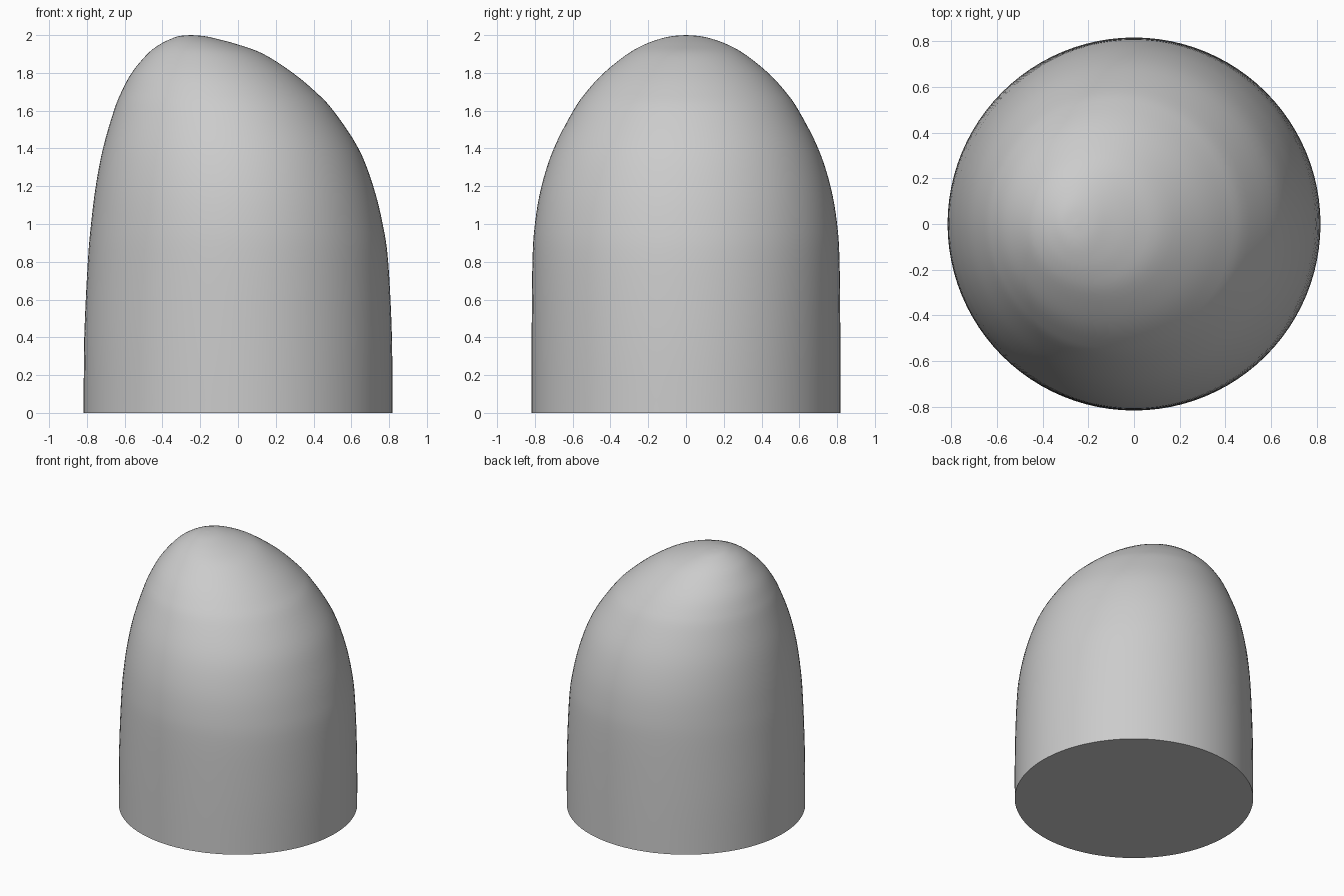
import bpy, bmesh
from math import sin, cos, pi, radians
from mathutils import Vector

cube = bpy.data.objects.get("Cube")
if cube:
    bpy.data.objects.remove(cube, do_unlink=True)

SIDES = 96
STEPS = 4

# Cross-sections: height, left edge, right edge, half depth
stations = [Vector(s) for s in (
    (0.0, -0.817, 0.817, 0.817), (0.4, -0.814, 0.815, 0.817),
    (0.8, -0.795, 0.795, 0.813), (1.0, -0.778, 0.766, 0.8),
    (1.2, -0.753, 0.716, 0.765), (1.4, -0.715, 0.638, 0.7),
    (1.6, -0.657, 0.505, 0.597), (1.7, -0.617, 0.41, 0.527),
    (1.8, -0.563, 0.29, 0.435), (1.9, -0.48, 0.135, 0.31),
    (1.95, -0.415, 0.0, 0.22), (1.98, -0.355, -0.11, 0.138),
    (1.995, -0.31, -0.18, 0.07), (2.0, -0.25, -0.25, 0.0))]


def spline(pts, steps):
    """Smooth curve through the given stations."""
    out = []
    for i in range(len(pts) - 1):
        a, b, c = pts[max(i - 1, 0)], pts[i], pts[i + 1]
        d = pts[min(i + 2, len(pts) - 1)]
        for k in range(steps):
            t = k / steps
            out.append(0.5 * (2 * b + (c - a) * t + (2 * a - 5 * b + 4 * c - d) * t ** 2
                              + (3 * b - a - 3 * c + d) * t ** 3))
    return out


# Loft the asymmetric dome through its elliptical rings
bm = bmesh.new()
rings = []
for z, left, right, depth in spline(stations, STEPS):
    mid, half = (left + right) / 2, (right - left) / 2
    rings.append([bm.verts.new((mid + half * cos(2 * pi * i / SIDES),
                                depth * sin(2 * pi * i / SIDES), z))
                  for i in range(SIDES)])
for low, high in zip(rings, rings[1:]):
    for i in range(SIDES):
        j = (i + 1) % SIDES
        bm.faces.new((low[i], low[j], high[j], high[i]))

# Closed tip and flat base
tip = bm.verts.new((stations[-1][1], 0, stations[-1][0]))
for i in range(SIDES):
    bm.faces.new((rings[-1][i], rings[-1][(i + 1) % SIDES], tip))
bm.faces.new(rings[0][::-1])
bmesh.ops.recalc_face_normals(bm, faces=bm.faces)

mesh = bpy.data.meshes.new("slanted_dome")
bm.to_mesh(mesh)
bm.free()
dome = bpy.data.objects.new("slanted_dome", mesh)
bpy.context.collection.objects.link(dome)

# Plain grey material
grey = bpy.data.materials.new("light_grey")
grey.use_nodes = True
colour = (0.6, 0.6, 0.6, 1)
grey.diffuse_color = colour
grey.node_tree.nodes["Principled BSDF"].inputs["Base Color"].default_value = colour
mesh.materials.append(grey)

# Smooth sides with a crisp base edge
bpy.ops.object.select_all(action="DESELECT")
dome.select_set(True)
bpy.context.view_layer.objects.active = dome
bpy.ops.object.shade_smooth_by_angle(angle=radians(40))
